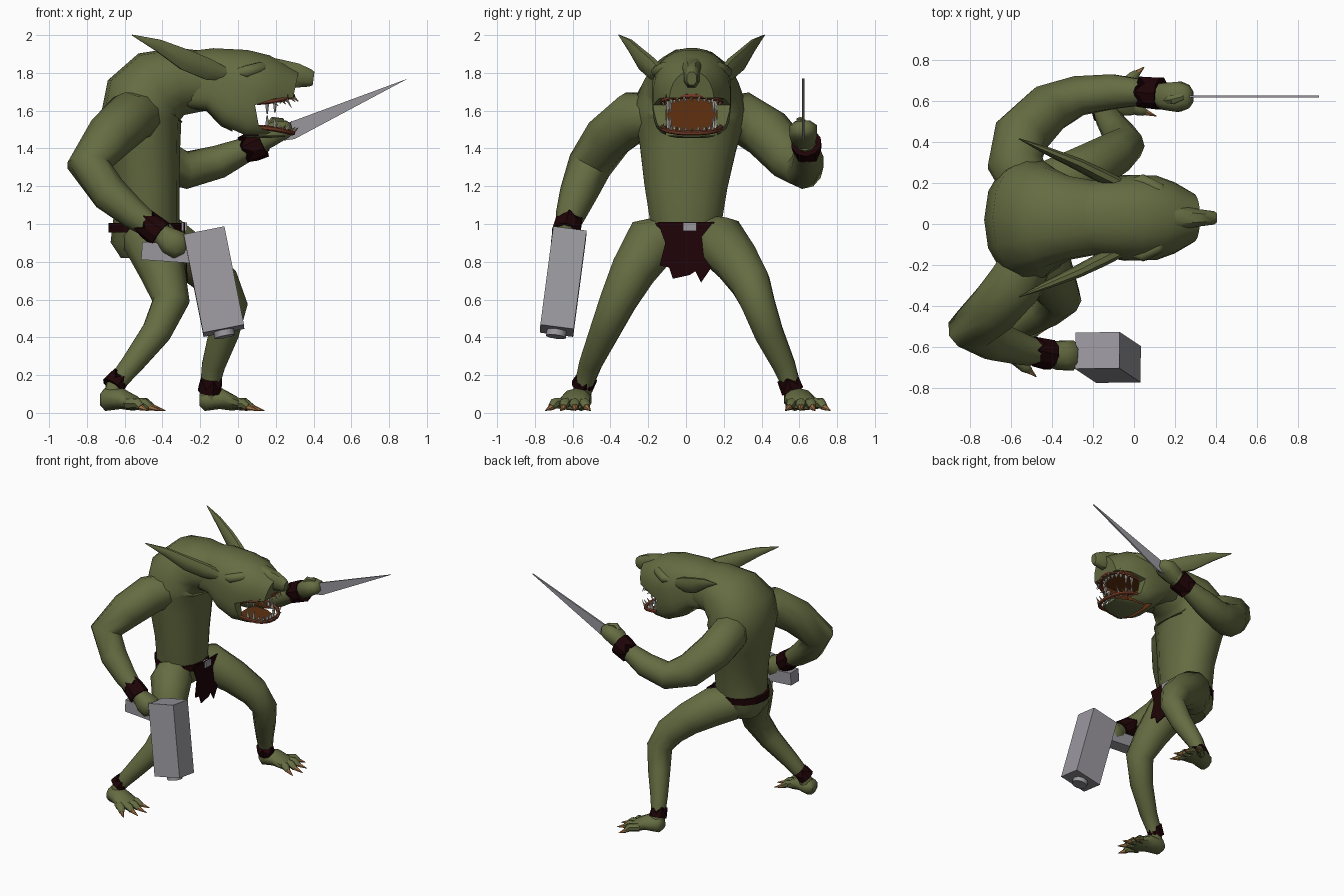
import bpy, bmesh, math
from mathutils import Vector, Matrix

cube = bpy.data.objects.get("Cube")
if cube:
    bpy.data.objects.remove(cube, do_unlink=True)


def material(name, *rgb):
    m = bpy.data.materials.new(name)
    m.use_nodes = True
    m.diffuse_color = (*rgb, 1)
    m.node_tree.nodes["Principled BSDF"].inputs["Base Color"].default_value = (*rgb, 1)
    return m


skin = material("olive skin", .13, .15, .054)
leather = material("dark maroon leather", .013, .001, .002)
steel = material("grey steel", .32, .31, .34)
mouth = material("mouth brown", .115, .03, .005)
gum = material("gum red", .17, .042, .018)
ivory = material("ivory teeth", .5, .48, .42)
horn = material("tan claw", .36, .17, .06)


def finish(name, bm, mat, smooth=True):
    bmesh.ops.recalc_face_normals(bm, faces=bm.faces)
    me = bpy.data.meshes.new(name)
    bm.to_mesh(me)
    bm.free()
    ob = bpy.data.objects.new(name, me)
    bpy.context.collection.objects.link(ob)
    me.materials.append(mat)
    if smooth:
        smooth_shade(ob)
    return ob


def activate(ob):
    bpy.ops.object.select_all(action='DESELECT')
    ob.select_set(True)
    bpy.context.view_layer.objects.active = ob


def smooth_shade(ob):
    activate(ob)
    bpy.ops.object.shade_smooth_by_angle(angle=math.radians(50))


def tube(name, pts, mat, sides=10, power=(2, 2), jag=0, smooth=True):
    """Loft rings along points (x, y, z, radius or (side radius, depth radius))."""
    bm = bmesh.new()
    c = [Vector(p[:3]) for p in pts]
    rings, side = [], None
    for i, p in enumerate(pts):
        t = (c[min(i + 1, len(c) - 1)] - c[max(i - 1, 0)]).normalized()
        if side is None:
            side = Vector((0, 1, 0)) if abs(t.y) < .95 else Vector((1, 0, 0))
        side = (side - t * t.dot(side)).normalized()
        deep = t.cross(side)
        a, b = p[3] if isinstance(p[3], tuple) else (p[3], p[3])
        ring = []
        for k in range(sides):
            u = math.tau * (k + .5) / sides
            e = 2 / power[0 if math.sin(u) > 0 else 1]
            cu, su = [math.copysign(abs(f) ** e, f) for f in (math.cos(u), math.sin(u))]
            push = t * jag if jag and k % 2 and i == len(pts) - 1 else Vector()
            ring.append(bm.verts.new(c[i] + side * cu * a + deep * su * b + push))
        rings.append(ring)
    for r, q in zip(rings, rings[1:]):
        for k in range(sides):
            n = (k + 1) % sides
            bm.faces.new((r[k], r[n], q[n], q[k]))
    bm.faces.new(rings[0])
    bm.faces.new(rings[-1])
    return finish(name, bm, mat, smooth)


def box(name, centre, size, mat, direction=(0, 0, -1)):
    bm = bmesh.new()
    turn = Vector((0, 0, -1)).rotation_difference(Vector(direction)).to_matrix().to_4x4()
    bmesh.ops.create_cube(bm, size=1, matrix=Matrix.Translation(centre) @ turn @ Matrix.Diagonal((*size, 1)))
    return finish(name, bm, mat, False)


def plate(name, outline, offset, mat):
    """Extrude a flat outline of points by an offset."""
    bm = bmesh.new()
    f = bm.faces.new([bm.verts.new(p) for p in outline])
    out = bmesh.ops.extrude_face_region(bm, geom=[f])["geom"]
    bmesh.ops.translate(bm, vec=offset, verts=[v for v in out if isinstance(v, bmesh.types.BMVert)])
    return finish(name, bm, mat, False)


def carve(ob, cutter):
    mod = ob.modifiers.new("carve", 'BOOLEAN')
    mod.operation, mod.solver, mod.object = 'DIFFERENCE', 'EXACT', cutter
    mod.material_mode = 'TRANSFER'
    activate(ob)
    bpy.ops.object.modifier_apply(modifier=mod.name)
    bpy.data.objects.remove(cutter, do_unlink=True)


# Hunched torso and neck
tube("torso", [(-.5, 0, .82, (.12, .12)), (-.5, 0, .89, (.18, .175)), (-.485, 0, 1.02, (.195, .175)),
               (-.485, 0, 1.2, (.225, .175)), (-.5, .01, 1.4, (.26, .195)), (-.515, .02, 1.55, (.295, .215)),
               (-.49, .025, 1.65, (.29, .228)), (-.42, .03, 1.72, (.25, .212)), (-.31, .03, 1.755, (.205, .18)),
               (-.12, .03, 1.76, (.17, .15))],
     skin, 14, (2.2, 2.2))

# Head: the jaws are parted by a wedge, then the mouth is hollowed out
cy = .03
head = tube("head", [(-.38, cy, 1.76, (.15, .14)), (-.15, cy, 1.765, (.19, .168)), (-.02, cy, 1.72, (.21, .215)),
                     (.1, cy, 1.677, (.207, .228)), (.19, cy, 1.655, (.175, .207)), (.285, cy, 1.635, (.12, .178))],
            skin, 24, (2.2, 4))
wedge = [(.11, 1.52), (.09, 1.63), (.2, 1.665), (.45, 1.672), (.45, 1.477), (.17, 1.487)]
carve(head, plate("jaw_cutter", [(x, -.5, z) for x, z in wedge], (0, 1, 0), skin))
carve(head, box("mouth_cutter", (.1175, cy, 1.577), (.295, .27, .216), mouth))
smooth_shade(head)
tube("snout", [(.05, cy, 1.85, (.08, .05)), (.2, cy, 1.815, (.065, .065)), (.31, cy, 1.785, (.045, .07)),
               (.385, cy, 1.772, (.035, .048)), (.4, cy, 1.77, (.026, .038))], skin, 8, (2.4, 2.4))

for s, label in ((1, "left"), (-1, "right")):
    tube(label + "_brow", [(.16, cy + s * .08, 1.83, .02), (.12, cy + s * .14, 1.825, .035),
                           (.04, cy + s * .18, 1.805, .035), (-.03, cy + s * .17, 1.8, .015)], skin, 8)
    tube(label + "_ear", [(-.06, cy + s * .16, 1.79, (.03, .035)), (-.16, cy + s * .205, 1.82, (.035, .06)),
                          (-.28, cy + s * .265, 1.87, (.03, .06)), (-.42, cy + s * .325, 1.945, (.02, .035)),
                          (-.56, cy + s * .385, 2, .003)], skin, 8)

# Lips and teeth follow the muzzle's curve
for label, base, slope, d in (("upper", 1.678, -.035, -1), ("lower", 1.482, .03, 1)):
    arc = []
    for k in range(13):
        u = math.pi * (k / 12 - .5)
        x = .10 + .19 * max(math.cos(u), 0) ** .6
        arc.append(Vector((x, cy + .155 * math.sin(u), base + slope * (1 - math.cos(u)))))
    tube(label + "_lip", [(*p, .014) for p in arc], gum, 6)
    for k, p in enumerate(arc[1:-1]):
        tip = p + Vector((.03, 0, d * (.055 if k in (2, 8) else .028)))
        tube(f"{label}_tooth_{k}", [(*p, .009), (*tip, .001)], horn if k % 2 else ivory, 5, smooth=False)
        q = p + Vector((-.03, (cy - p.y) * .15, 0))
        tall = .07 if k in (0, 1, 9, 10) else .03
        tube(f"{label}_inner_tooth_{k}", [(*q, .013), (*(q + Vector((0, 0, d * tall))), .004)], ivory, 5, smooth=False)


def cuff(name, a, b, r, jag=.05):
    tube(name, [(*a, r * 1.05), (*b, r)], leather, 10, jag=jag, smooth=False)


# Arms ending in plain closed fists
tube("right_arm", [(-.5, -.14, 1.57, .12), (-.57, -.28, 1.565, .14), (-.68, -.41, 1.46, .13),
                   (-.79, -.51, 1.31, .118), (-.68, -.57, 1.16, .1), (-.55, -.61, 1.05, .08),
                   (-.44, -.635, .97, .06), (-.38, -.64, .925, .06)], skin)
tube("left_arm", [(-.5, .14, 1.55, .12), (-.58, .3, 1.56, .14), (-.55, .43, 1.48, .138),
                  (-.42, .56, 1.34, .125), (-.27, .625, 1.285, .1), (-.1, .645, 1.33, .088),
                  (.08, .64, 1.41, .06), (.14, .63, 1.44, .058)], skin)
tube("right_fist", [(-.41, -.64, .95, .055), (-.36, -.64, .91, .075), (-.31, -.64, .885, .078),
                    (-.275, -.64, .87, .045)], skin, 8, (2.6, 2.6))
tube("left_fist", [(.12, .63, 1.435, .055), (.16, .622, 1.465, (.07, .065)), (.22, .62, 1.495, (.078, .06)),
                   (.265, .62, 1.505, (.06, .045)), (.285, .62, 1.51, (.03, .025))], skin, 8, (2.6, 2.6))
tube("left_thumb", [(.15, .6, 1.5, .02), (.19, .605, 1.545, .025), (.24, .62, 1.545, .015)], skin, 6)
cuff("right_cuff", (-.41, -.638, .945), (-.47, -.625, .99), .073)
cuff("left_cuff", (.13, .635, 1.432), (.075, .64, 1.407), .078)

# Blade
plate("sword_blade", [(.22, .615, 1.51), (.25, .615, 1.53), (.9, .615, 1.77), (.3, .615, 1.45), (.23, .615, 1.44)],
      (0, .012, 0), steel)

# War hammer
tilt = Vector((.105, -.07, -.53)).normalized()
middle = Vector((-.127, -.65, .695))
box("hammer_head", middle, (.22, .178, .535), steel, tilt)
box("hammer_handle", (-.36, -.625, .848), (.3, .1, .095), steel, (-.07, 0, -1))
tube("hammer_knob", [(*(middle + tilt * .25), .055), (*(middle + tilt * .3), .055)], steel, 10)

# Legs
tube("left_leg", [(-.47, .08, .92, .13), (-.37, .19, .9, .145), (-.22, .27, .80, .125), (-.1, .34, .69, .11),
                  (-.04, .385, .57, .092), (-.075, .44, .42, .08), (-.13, .52, .25, .062),
                  (-.15, .56, .14, .05), (-.15, .575, .06, .055)], skin)
tube("right_leg", [(-.49, -.08, .92, .13), (-.45, -.19, .895, .148), (-.4, -.28, .75, .122),
                   (-.355, -.36, .59, .1), (-.43, -.43, .43, .082), (-.56, -.505, .26, .062),
                   (-.65, -.54, .15, .05), (-.67, -.56, .06, .05)], skin)
cuff("left_ankle_cuff", (-.15, .565, .115), (-.148, .555, .14), .06)
cuff("right_ankle_cuff", (-.665, -.55, .14), (-.65, -.54, .16), .058)

# Clawed feet with splayed toes
for label, x, y, s in (("left", -.15, .575, 1), ("right", -.675, -.555, -1)):
    tube(label + "_foot", [(x - .055, y, .07, (.03, .03)), (x - .03, y, .07, (.06, .06)),
                           (x + .06, y + s * .025, .075, (.08, .055)), (x + .13, y + s * .04, .05, (.09, .04)),
                           (x + .17, y + s * .045, .04, (.065, .022))], skin)
    for k, (reach, spread) in enumerate(((.26, -.05), (.29, .03), (.27, .11), (.2, .19))):
        root = Vector((x + .09, y + s * (.01 + k * .028), .05))
        tip = Vector((x + reach, y + s * spread, .012))
        knuckle = root.lerp(tip, .5) + Vector((0, 0, .02))
        nail = root.lerp(tip, .65) + Vector((0, 0, .005))
        tube(f"{label}_toe_{k}", [(*root, .032), (*knuckle, .028), (*nail, .02)], skin, 7)
        tube(f"{label}_toe_claw_{k}", [(*nail, .018), (*tip, .002)], horn, 6)

# Belt, buckle and ragged loincloth
tube("belt", [(-.49, 0, .955, (.195, .195)), (-.49, 0, 1.005, (.2, .195))], leather, 14, (2, 2), smooth=False)
ragged = [(-.15, 1.01), (.15, 1.01), (.12, .9), (.155, .8), (.08, .69), (.05, .75), (.02, .73),
          (-.07, .71), (-.09, .77), (-.14, .78), (-.11, .9)]
plate("loincloth_front", [(-.29 + (1.01 - z) * .05, y, z) for y, z in ragged], (.008, 0, 0), leather)
box("buckle", (-.285, .02, .985), (.03, .07, .045), steel)
